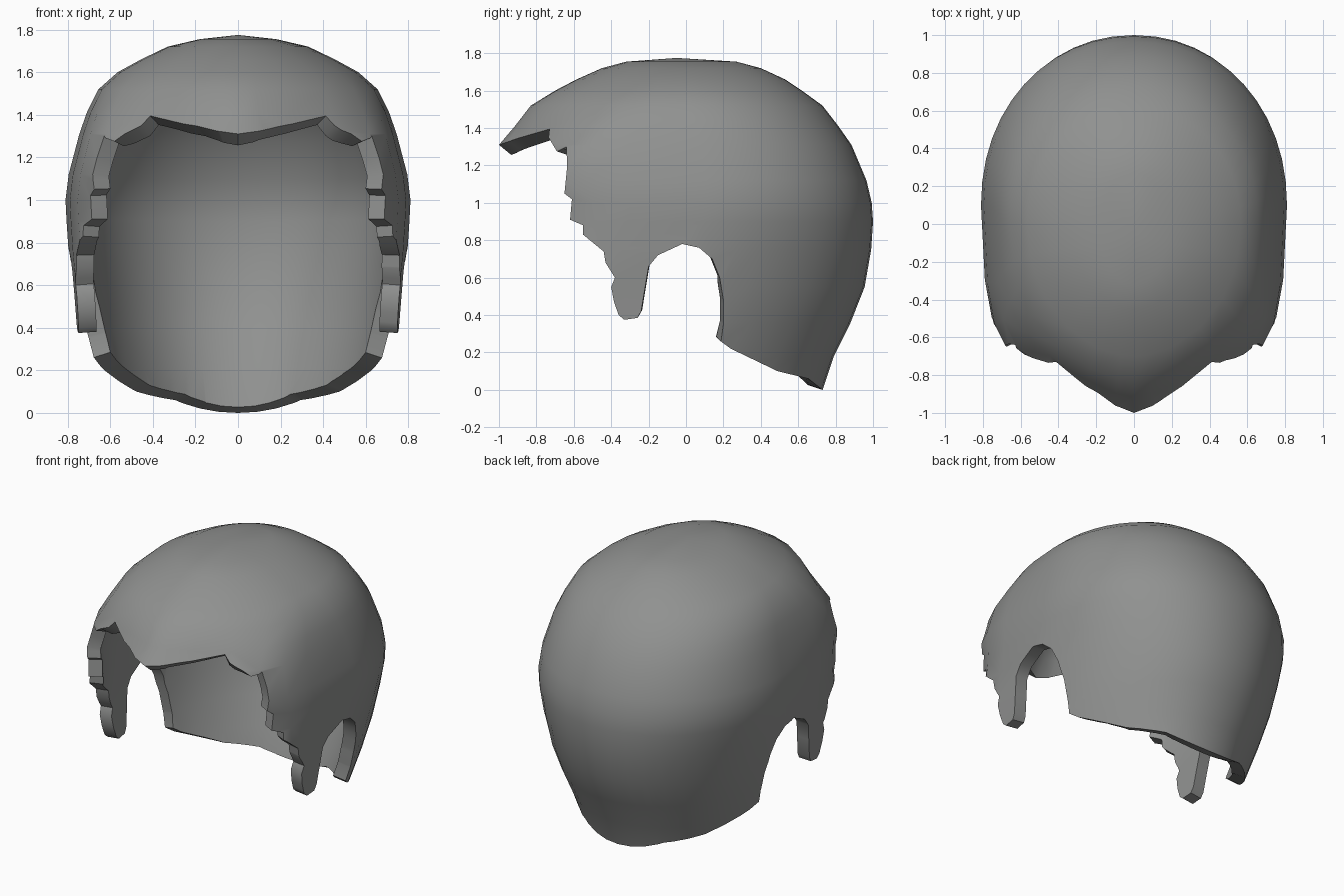
import bpy, bmesh, math

if "Cube" in bpy.data.objects:
    bpy.data.objects.remove(bpy.data.objects["Cube"])

hair = bpy.data.materials.new("hair grey")
hair.diffuse_color = (0.28, 0.285, 0.28, 1)
hair.use_nodes = True
hair.node_tree.nodes["Principled BSDF"].inputs["Base Color"].default_value = hair.diffuse_color
trim = bpy.data.materials.new("trim helper")


def make_object(name, bm, mat):
    bmesh.ops.recalc_face_normals(bm, faces=bm.faces)
    me = bpy.data.meshes.new(name)
    bm.to_mesh(me)
    bm.free()
    me.materials.append(mat)
    ob = bpy.data.objects.new(name, me)
    bpy.context.collection.objects.link(ob)
    return ob


def bake(ob):
    """Replace the mesh by its modified version."""
    dg = bpy.context.evaluated_depsgraph_get()
    me = bpy.data.meshes.new_from_object(ob.evaluated_get(dg))
    ob.modifiers.clear()
    ob.data = me
    return me


# Horizontal sections of the cap: z, front y, back y, half width, y of widest point
ROWS = [(-.2, -1, .62, .55, -.25), (0, -1, .73, .64, -.25), (.18, -1, .79, .71, -.25),
        (.36, -1, .88, .755, -.22), (.55, -1, .955, .775, -.1), (.75, -1, .99, .795, 0),
        (.9, -1, 1.0, .805, .08), (1.0, -1, .993, .81, .1), (1.12, -1.06, .965, .795, .1),
        (1.31, -1, .885, .745, .08), (1.41, -.915, .815, .71, .05), (1.52, -.83, .73, .655, .02),
        (1.6, -.7, .62, .565, 0), (1.66, -.585, .53, .455, -.02), (1.72, -.45, .40, .33, -.03),
        (1.755, -.32, .27, .18, -.04)]
# Pointed brow outline: fraction of width, fraction of depth
BROW = [(0, 1), (.13, .975), (.35, .895), (.62, .775), (.83, .68), (.93, .54), (.975, .36)]


def section(z, yf, yb, w, yc):
    """Closed ring: pointed brow in front (rounder higher up), ellipse behind."""
    t = min(1, max(0, (z - 1.31) / .3))
    half = [(w * a, yc + (yf - yc) * (b * (1 - t) + math.sqrt(1 - a * a) * t)) for a, b in BROW]
    for i in range(13):
        a = math.pi / 2 * i / 12
        half.append((w * abs(math.cos(a)) ** .96, yc + (yb - yc) * math.sin(a) ** .96))
    half[-1] = (0, yb)
    return half + [(-x, y) for x, y in half[-2:0:-1]]


# Outer skin of the cap, closed for the trim
bm = bmesh.new()
rings = [[bm.verts.new((x, y, r[0])) for x, y in section(*r)] for r in ROWS]
n = len(rings[0])
for lo, hi in zip(rings, rings[1:]):
    for i in range(n):
        j = (i + 1) % n
        bm.faces.new((lo[i], lo[j], hi[j], hi[i]))
top = bm.verts.new((0, -.05, 1.775))
for i in range(n):
    bm.faces.new((rings[-1][i], rings[-1][(i + 1) % n], top))
bm.faces.new(rings[0])
cap = make_object("hair_cap", bm, hair)

# Side outline: fringe, ragged temple, sideburn, ear arch, nape
OUTLINE = [(-1.3, 2), (-1.3, 1.30), (-1, 1.31), (-.9, 1.345), (-.73, 1.395), (-.735, 1.35),
           (-.69, 1.275), (-.64, 1.30), (-.635, 1.2), (-.65, 1.05), (-.61, 1.02), (-.62, .91),
           (-.55, .88), (-.55, .83), (-.44, .74), (-.43, .68), (-.38, .6), (-.40, .55),
           (-.385, .47), (-.36, .40), (-.33, .375), (-.26, .385), (-.24, .42), (-.2, .66),
           (-.15, .72), (-.02, .78), (.07, .76), (.14, .7), (.18, .6), (.2, .48), (.2, .35),
           (.185, .26), (.24, .22), (.49, .1), (.655, .06), (.73, .0), (.8, -.05),
           (1.3, -.05), (1.3, 2)]
bm = bmesh.new()
face = bm.faces.new([bm.verts.new((-1.2, y, z)) for y, z in OUTLINE])
ext = bmesh.ops.extrude_face_region(bm, geom=[face])
bmesh.ops.translate(bm, vec=(2.4, 0, 0),
                    verts=[g for g in ext["geom"] if isinstance(g, bmesh.types.BMVert)])
cutter = make_object("outline_cutter", bm, trim)
cutter.hide_render = True

# Trim the skin to the outline and drop the cut walls
cut = cap.modifiers.new("trim", "BOOLEAN")
cut.operation = "INTERSECT"
cut.solver = "EXACT"
cut.material_mode = "TRANSFER"
cut.object = cutter
me = bake(cap)
bpy.data.objects.remove(cutter)
walls = [i for i, m in enumerate(me.materials) if m and m.name.startswith("trim")]
bm = bmesh.new()
bm.from_mesh(me)
bmesh.ops.delete(bm, geom=[f for f in bm.faces if f.material_index in walls], context="FACES")
bmesh.ops.remove_doubles(bm, verts=bm.verts, dist=.006)
bm.to_mesh(me)
bm.free()

# Thicken inwards, so the rim stands square to the skin
sol = cap.modifiers.new("thickness", "SOLIDIFY")
sol.thickness = .085
sol.offset = -1
me = bake(cap)

me.materials.clear()
me.materials.append(hair)
for p in me.polygons:
    p.material_index = 0
bpy.data.materials.remove(trim)
bpy.context.view_layer.objects.active = cap
cap.select_set(True)
bpy.ops.object.shade_smooth_by_angle(angle=math.radians(40))
